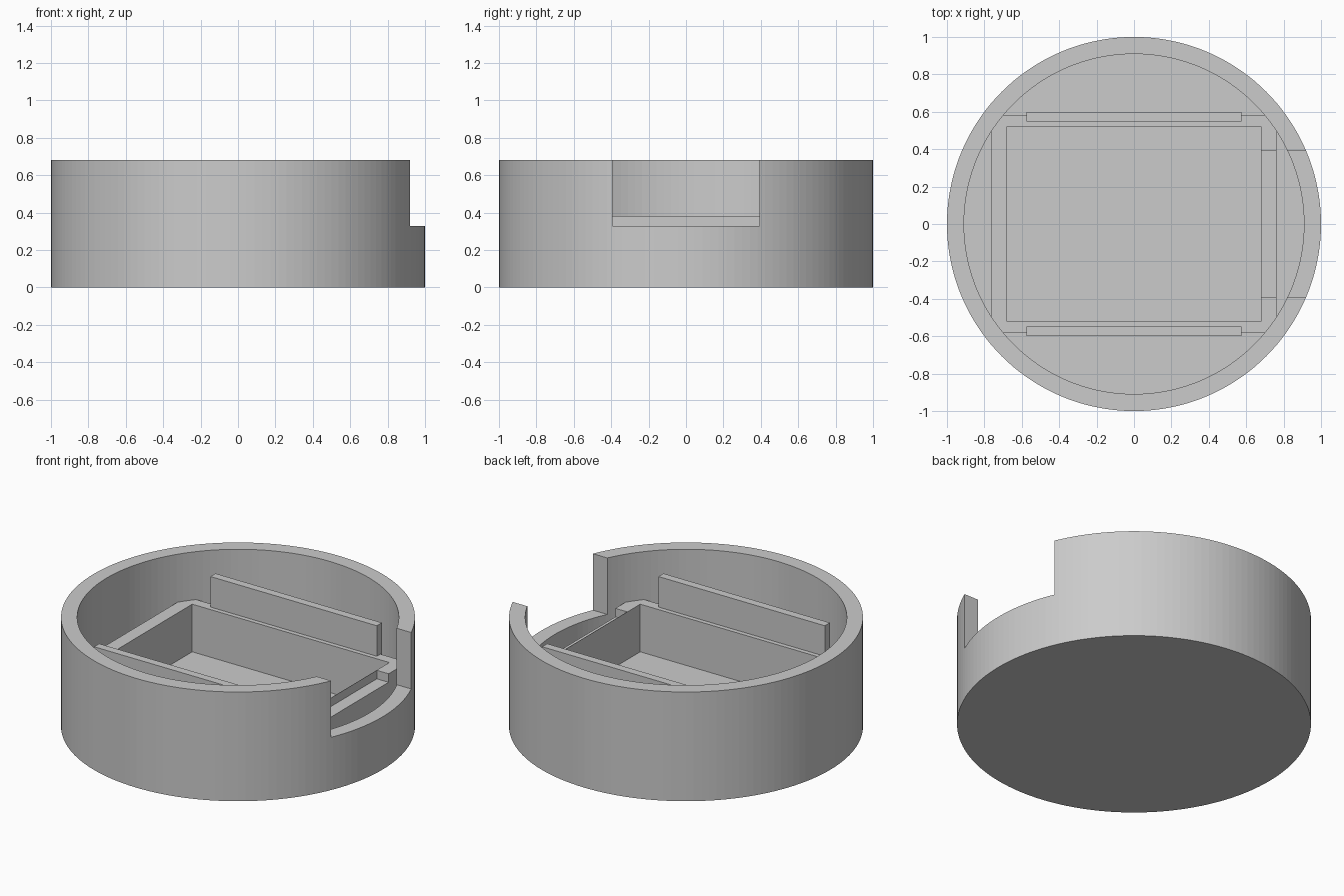
import bpy

# Remove the default cube
cube = bpy.data.objects.get("Cube")
if cube:
    bpy.data.objects.remove(cube, do_unlink=True)

SEGMENTS = 144
HEIGHT, FLOOR = 0.681, 0.085
OUTER_R, INNER_R = 1.0, 0.909
FRAME_TOP, RAIL_TOP = 0.382, 0.572
NOTCH_Z, NOTCH_Y = 0.329, 0.394
POCKET_X, POCKET_Y = 0.68, 0.52
LIP = 0.002   # thin lip left standing between pocket and notch
EMBED = 0.04  # how deep inner parts sink into the floor

grey = bpy.data.materials.new("plain_grey")
grey.use_nodes = True
colour = (0.6, 0.6, 0.6, 1)
grey.diffuse_color = colour
grey.node_tree.nodes["Principled BSDF"].inputs["Base Color"].default_value = colour


def finish(name):
    bpy.ops.object.transform_apply(location=True, rotation=False, scale=True)
    obj = bpy.context.object
    obj.name = name
    obj.data.materials.append(grey)
    return obj


def box(name, x0, x1, y0, y1, z0, z1):
    bpy.ops.mesh.primitive_cube_add(size=1, location=((x0 + x1) / 2, (y0 + y1) / 2, (z0 + z1) / 2))
    bpy.context.object.scale = (x1 - x0, y1 - y0, z1 - z0)
    return finish(name)


def disc(name, radius, z0, z1):
    bpy.ops.mesh.primitive_cylinder_add(vertices=SEGMENTS, radius=radius, depth=z1 - z0,
                                        location=(0, 0, (z0 + z1) / 2))
    return finish(name)


def combine(target, other, operation="DIFFERENCE"):
    mod = target.modifiers.new("combine", "BOOLEAN")
    mod.operation, mod.solver, mod.object = operation, "EXACT", other
    bpy.context.view_layer.objects.active = target
    bpy.ops.object.modifier_apply(modifier=mod.name)
    bpy.data.objects.remove(other, do_unlink=True)


# Round outer shell with a floor
holder = disc("round_holder", OUTER_R, 0, HEIGHT)
combine(holder, disc("cavity_cutter", INNER_R, FLOOR, 1))

# Rectangular frame, its corners running into the round wall
frame = box("inner_frame", -0.763, 0.763, -0.583, 0.583, EMBED, FRAME_TOP)
combine(frame, disc("corner_clipper", 0.95, -1, 1), "INTERSECT")
combine(frame, box("pocket_cutter", -POCKET_X, POCKET_X, -POCKET_Y, POCKET_Y, -1, 1))

# Two upright rails along the long sides of the frame
for side, name in ((1, "back_rail"), (-1, "front_rail")):
    y0, y1 = sorted((side * 0.548, side * 0.598))
    combine(frame, box(name, -0.574, 0.574, y0, y1, EMBED, RAIL_TOP), "UNION")

# Fuse the inside to the shell, then cut the side notch through shell and frame
combine(holder, frame, "UNION")
combine(holder, box("notch_cutter", POCKET_X + LIP, 1.2, -NOTCH_Y, NOTCH_Y, NOTCH_Z, 1))
